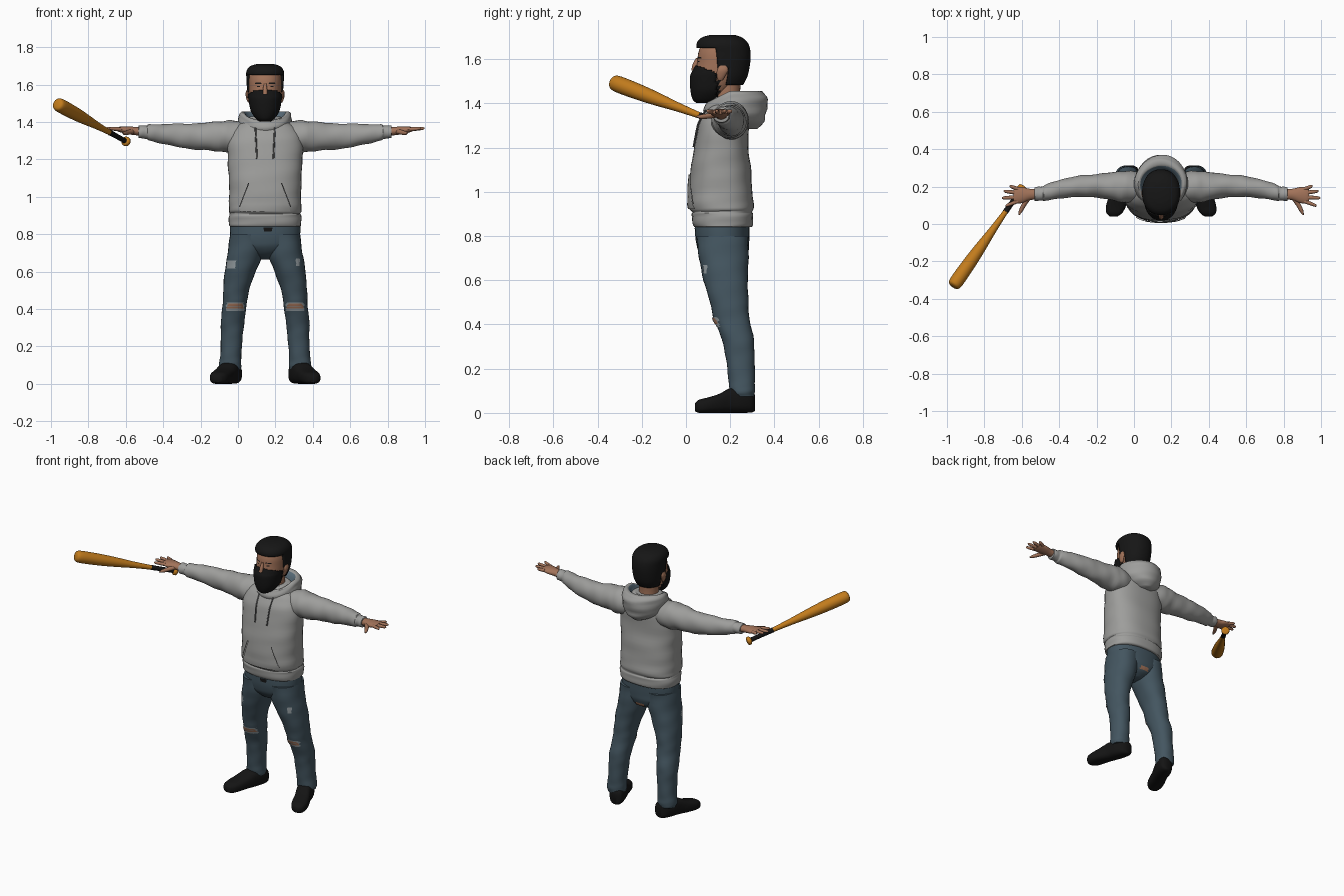
import bpy, bmesh, math, random
from mathutils import Vector
from mathutils.bvhtree import BVHTree

random.seed(4)
CX = 0.145  # body centre line
X, Y, Z = Vector((1, 0, 0)), Vector((0, 1, 0)), Vector((0, 0, 1))


def material(name, r, g, b):
    m = bpy.data.materials.new(name)
    m.diffuse_color = (r, g, b, 1)
    return m


GREY = material("hoodie_grey", 0.34, 0.34, 0.33)
STRING = material("cord_grey", 0.10, 0.10, 0.10)
LINING = material("lining_blue", 0.10, 0.15, 0.19)
DENIM = material("denim_blue", 0.057, 0.092, 0.117)
FRAY = material("frayed_denim", 0.30, 0.34, 0.36)
SKIN = material("skin", 0.36, 0.17, 0.10)
BLACK = material("black", 0.007, 0.007, 0.007)
HAIR = material("hair_black", 0.008, 0.008, 0.008)
WOOD = material("bat_orange", 0.54, 0.20, 0.012)


def finish(name, bm, mats, thick=0):
    bmesh.ops.recalc_face_normals(bm, faces=bm.faces)
    me = bpy.data.meshes.new(name)
    bm.to_mesh(me)
    tree = BVHTree.FromBMesh(bm)
    bm.free()
    for m in mats:
        me.materials.append(m)
    ob = bpy.data.objects.new(name, me)
    bpy.context.collection.objects.link(ob)
    if thick:
        s = ob.modifiers.new("thickness", "SOLIDIFY")
        s.thickness, s.offset = thick, -1
    return tree


def loft(name, rings, mats, u=X, v=Y, n=28, k=4, p=2.0, fold=0, rule=None,
         keep=None, shift=None, thick=0):
    """Smooth skin through rings (x, y, z, half width, half depth)."""
    pts = [Vector(r) for r in rings]
    path = []
    for i in range(len(pts) - 1):
        a, b, c, d = pts[max(i - 1, 0)], pts[i], pts[i + 1], pts[min(i + 2, len(pts) - 1)]
        for j in range(k):
            t = j / k
            path.append(0.5 * (2 * b + (c - a) * t + (2 * a - 5 * b + 4 * c - d) * t ** 2
                               + (3 * b - a - 3 * c + d) * t ** 3))
    path.append(pts[-1])
    bm, loops = bmesh.new(), []
    for i, q in enumerate(path):
        loop = []
        for j in range(n):
            th = math.tau * j / n
            cs, sn = math.cos(th), math.sin(th)
            f = 1 + fold * (math.sin(3 * th + i * 0.9) + math.sin(2 * th - i * 1.6))
            cu = math.copysign(abs(cs) ** (2 / p), cs) * max(q[3], 0.001) * f
            cv = math.copysign(abs(sn) ** (2 / p), sn) * max(q[4], 0.001) * f
            co = Vector(q[:3]) + u * cu + v * cv
            loop.append(bm.verts.new(shift(co) if shift else co))
        loops.append(loop)
    for i in range(len(loops) - 1):
        for j in range(n):
            f = bm.faces.new((loops[i][j], loops[i][(j + 1) % n],
                              loops[i + 1][(j + 1) % n], loops[i + 1][j]))
            if rule:
                f.material_index = rule(f.calc_center_median(), i / (len(loops) - 1))
    bm.faces.new(loops[0])
    bm.faces.new(loops[-1])
    if keep:
        drop = [f for f in bm.faces if not keep(f.calc_center_median())]
        bmesh.ops.delete(bm, geom=drop, context="FACES")
    return finish(name, bm, mats, thick)


def hit(trees, x, z, side=-1):
    """Outermost y of some surfaces seen from the front (-1) or back (1)."""
    ys = [t.ray_cast(Vector((x, side * 2, z)), Vector((0, -side, 0)))[0] for t in trees]
    ys = [h.y for h in ys if h]
    return (max(ys) if side > 0 else min(ys)) if ys else None


def patch(name, trees, x, z, wb, wt, h, mat, side=-1, lift=0.004, jag=0, slant=0, nu=10, nv=8):
    """Thin plate hugging a surface; bottom and top widths, optional ragged edge."""
    bm, rows = bmesh.new(), []
    for j in range(nv + 1):
        t = j / nv
        w = (wb + (wt - wb) * t) * (1 - jag * random.random())
        row = []
        for i in range(nu + 1):
            px, pz = x + (i / nu - 0.5) * w + slant * (t - 0.5), z + (t - 0.5) * h
            y = hit(trees, px, pz, side)
            row.append(None if y is None else bm.verts.new((px, y + side * lift, pz)))
        rows.append(row)
    for a, b in zip(rows, rows[1:]):
        for i in range(nu):
            q = (a[i], a[i + 1], b[i + 1], b[i])
            if all(q):
                bm.faces.new(q)
    finish(name, bm, [mat])


def up(*rows):  # rings stacked upward on the centre line: (z, y, a, b)
    return [(CX, y, z, a, b) for z, y, a, b in rows]


# Hoodie body with ribbed hem
torso = loft("hoodie_body", up(
    (.84, .167, .18, .125), (.848, .167, .192, .135), (.895, .165, .194, .139),
    (.91, .163, .189, .136), (.93, .16, .194, .147), (1.0, .157, .192, .143),
    (1.1, .157, .194, .137), (1.2, .16, .2, .122), (1.3, .17, .2, .114),
    (1.36, .182, .175, .096), (1.4, .195, .125, .085), (1.43, .195, .08, .07)),
    [GREY], p=2.4, n=40, fold=0.006)
patch("front_pocket", [torso], CX, 1.0, .27, .16, .155, GREY, lift=.007)
for s in (-1, 1):
    patch("pocket_slit", [torso], CX + s * .112, 1.01, .006, .006, .13, STRING,
          lift=.009, slant=-s * .05, nu=2)
    cord = [(CX + s * (.052 - .008 * i / 6), hit([torso], CX + s * .05, 1.37 - i * .028) - .005,
             1.37 - i * .028, .0045, .0045) for i in range(7)]
    loft("drawstring", cord, [STRING], n=8, k=2)

# Hood lying on the shoulders, lining on the inside
loft("hood", up(
    (1.285, .27, .04, .05), (1.315, .25, .1, .095), (1.36, .228, .135, .127),
    (1.42, .22, .143, .14), (1.453, .215, .13, .125), (1.452, .208, .112, .102),
    (1.41, .2, .09, .085), (1.385, .2, .06, .06)), [GREY, LINING], n=36, fold=0.012,
    rule=lambda c, t: int(t > 0.68),
    shift=lambda c: c - Z * max(0, .2 - c.y) * .5 + Y * max(0, c.y - .3) * .15)

# Neck and head, with a beard along the jaw
loft("neck", up((1.36, .195, .065, .062), (1.43, .185, .06, .06), (1.54, .185, .06, .065)), [SKIN])
head = loft("head", up(
    (1.413, .09, .03, .04), (1.44, .105, .057, .074), (1.48, .125, .074, .094),
    (1.53, .15, .084, .11), (1.58, .164, .088, .114), (1.63, .168, .088, .112),
    (1.67, .17, .075, .095), (1.695, .17, .04, .05)), [SKIN, HAIR], p=2.2, n=36,
    rule=lambda c, t: int(c.z < 1.5 and c.y < .15))
loft("hair", up(
    (1.47, .165, .072, .085), (1.52, .172, .09, .105), (1.58, .175, .097, .115),
    (1.63, .172, .1, .12), (1.67, .165, .1, .117), (1.697, .162, .082, .093),
    (1.71, .165, .045, .055)), [HAIR], p=2.2, n=48, k=6, thick=.014,
    keep=lambda c: c.z > 1.65 or (c.y > .135 and c.z > 1.565) or (c.y > .185 and c.z > 1.485))
loft("face_mask", up(
    (1.403, .09, .03, .045), (1.42, .095, .052, .066), (1.46, .11, .077, .09),
    (1.52, .125, .089, .107), (1.545, .13, .091, .102), (1.575, .134, .091, .09)),
    [BLACK], p=2.1, n=48, k=6, thick=.006,
    keep=lambda c: c.y < .14 and c.z < 1.572 - max(0, c.y - .04) * .35)
loft("nose", [(CX, .052, 1.605, .006, .006), (CX, .044, 1.58, .011, .013),
              (CX, .04, 1.55, .014, .016)], [SKIN], n=12)
for s in (-1, 1):
    loft("ear", [(CX + s * .085, .155, 1.503, .006, .01), (CX + s * .09, .158, 1.52, .009, .018),
                 (CX + s * .095, .165, 1.55, .01, .026), (CX + s * .092, .168, 1.572, .006, .016)],
         [SKIN], n=14)
    loft("mask_strap", [(CX + s * .09, .13, 1.53, .003, .004),
                        (CX + s * .095, .16, 1.54, .003, .004)], [BLACK], u=X, v=Z, n=8)
    patch("eyebrow", [head], CX + s * .037, 1.607, .036, .03, .006, HAIR, lift=.003, nv=2)
    patch("eye", [head], CX + s * .036, 1.589, .016, .016, .005, BLACK, lift=.002, nv=2)

# Arms and hands, mirrored about the centre line
ARM = ((.1, .2, 1.32, .07, .075), (.18, .2, 1.323, .085, .085), (.25, .2, 1.323, .077, .08),
       (.35, .205, 1.322, .062, .071), (.45, .2, 1.327, .056, .064), (.55, .185, 1.336, .049, .052),
       (.62, .166, 1.344, .043, .043), (.635, .163, 1.345, .037, .035),
       (.672, .16, 1.347, .037, .034), (.677, .16, 1.347, .03, .026))
PALM = ((.65, .16, 1.347, .028, .022), (.7, .158, 1.352, .03, .022), (.74, .155, 1.356, .042, .02),
        (.775, .153, 1.36, .044, .015), (.79, .152, 1.361, .036, .01))
FINGERS = ((.187, .81, .203), (.166, .842, .176), (.143, .852, .139), (.122, .832, .097))


def side_rings(s, rows):
    return [(CX + s * r[0], *r[1:]) for r in rows]


for s in (-1, 1):
    loft("sleeve", side_rings(s, ARM), [GREY], u=Y, v=Z, fold=0.022)
    loft("palm", side_rings(s, PALM), [SKIN], u=Y, v=Z, n=20)
    for y0, x1, y1 in FINGERS:
        x0 = .765
        finger = [(x0 + (x1 - x0) * t, y0 + (y1 - y0) * t, 1.36 + .006 * t, r, r)
                  for t, r in ((0, .011), (.5, .0105), (.9, .008), (1, .002))]
        loft("finger", side_rings(s, finger), [SKIN], u=Y, v=Z, n=10, k=2)
    loft("thumb", side_rings(s, ((.71, .14, 1.35, .018, .014), (.735, .1, 1.343, .014, .012),
                                 (.75, .07, 1.34, .011, .01), (.76, .047, 1.34, .003, .003))),
         [SKIN], u=X, v=Z, n=12)

# Jeans
jeans = [loft("jeans_hips", up(
    (.665, .18, .03, .04), (.69, .178, .09, .085), (.73, .17, .165, .112), (.78, .165, .188, .121),
    (.87, .165, .185, .124)), [DENIM], p=2.2, fold=0.004)]
LEG = ((.185, .255, .075, .054, .052), (.187, .255, .1, .06, .057), (.184, .252, .15, .056, .06),
       (.178, .245, .25, .058, .065), (.174, .235, .33, .063, .072), (.163, .208, .42, .064, .08),
       (.155, .195, .5, .069, .087), (.133, .18, .6, .083, .1), (.106, .17, .7, .094, .112),
       (.097, .166, .8, .09, .117))
SHOE = ((.165, .312, .045, .018, .035), (.168, .297, .052, .043, .05), (.183, .25, .057, .054, .057),
        (.2, .2, .056, .053, .056), (.223, .15, .043, .054, .043), (.24, .1, .035, .054, .035),
        (.25, .06, .03, .043, .03), (.253, .04, .026, .02, .018))
for s in (-1, 1):
    jeans.append(loft("jeans_leg", side_rings(s, LEG), [DENIM], fold=0.012, p=2.2))
    loft("shoe", side_rings(s, SHOE), [BLACK], u=X, v=Z, p=2.8, n=24)

# Rips, frayed patches and fly
for s in (-1, 1):
    kx = CX + s * .16
    patch("knee_fray", jeans, kx, .412, .115, .1, .045, FRAY, lift=.003, jag=.25)
    patch("knee_rip", jeans, kx, .416, .1, .085, .026, SKIN, lift=.006, jag=.2)
    patch("knee_thread", jeans, kx - .01, .415, .09, .09, .004, FRAY, lift=.008, nv=2)
patch("thigh_fray", jeans, CX - .182, .638, .055, .06, .045, FRAY, jag=.25)
patch("thigh_fray", jeans, CX + .175, .65, .02, .025, .04, FRAY, jag=.3)
patch("seat_rip", jeans, CX, .705, .08, .06, .022, SKIN, side=1, lift=.006, jag=.3)
patch("fly_button", jeans, CX + .015, .826, .04, .05, .022, BLACK, nv=3)

# Baseball bat held under one hand
butt, tip = Vector((-.597, .193, 1.295)), Vector((-.967, -.333, 1.497))
d = (tip - butt).normalized()
side = d.cross(Z).normalized()
over = side.cross(d)


def bat_part(name, rows, mat):
    loft(name, [(*(butt + d * t), r, r) for t, r in rows], [mat], u=side, v=over, n=24, k=3)


bat_part("bat_knob", ((-.01, .012), (-.006, .024), (.01, .025), (.018, .014)), WOOD)
bat_part("bat_grip", ((.012, .014), (.08, .0135), (.165, .0155)), BLACK)
bat_part("bat_barrel", ((.16, .0135), (.23, .017), (.3, .021), (.4, .029), (.5, .035),
                        (.6, .0375), (.65, .0365), (.67, .029), (.676, .012)), WOOD)

# Smooth shading with sharp rims
for ob in bpy.data.objects:
    ob.select_set(True)
    bpy.context.view_layer.objects.active = ob
bpy.ops.object.shade_smooth_by_angle(angle=math.radians(45))
